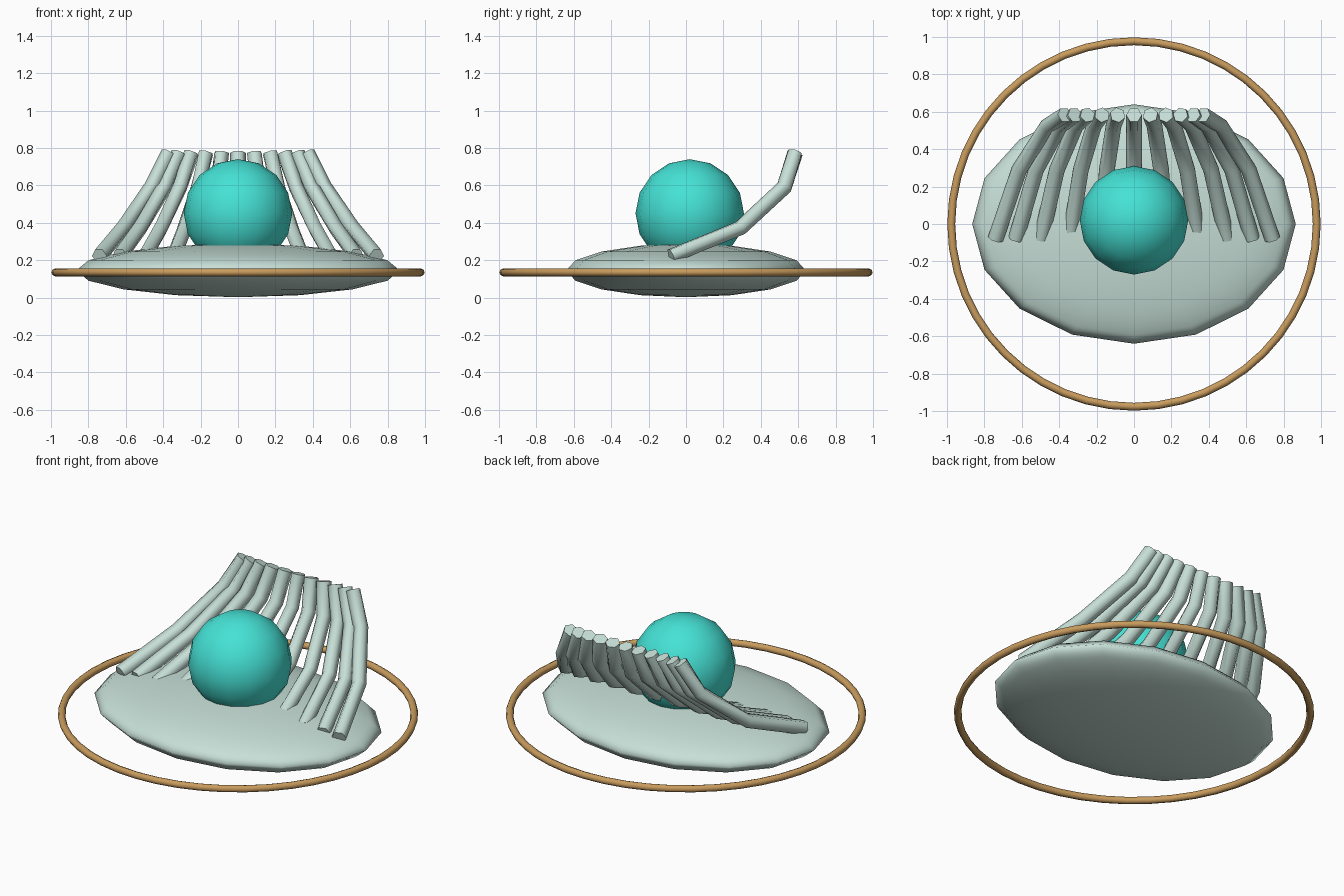
import bpy
import math

cube = bpy.data.objects.get("Cube")
if cube:
    bpy.data.objects.remove(cube, do_unlink=True)


def make_material(name, colour):
    mat = bpy.data.materials.new(name)
    mat.use_nodes = True
    mat.diffuse_color = (*colour, 1)
    mat.node_tree.nodes["Principled BSDF"].inputs["Base Color"].default_value = (*colour, 1)
    return mat


pale = make_material("pale sage", (0.57, 0.74, 0.68))
teal = make_material("turquoise", (0.06, 0.76, 0.67))
gold = make_material("warm gold", (0.58, 0.33, 0.11))


def finish(obj, name, mat, angle=None):
    """Name, colour and smooth an object; sharp edges stay above the angle."""
    obj.name = name
    obj.data.materials.append(mat)
    bpy.ops.object.select_all(action='DESELECT')
    obj.select_set(True)
    bpy.context.view_layer.objects.active = obj
    if angle is None:
        bpy.ops.object.shade_smooth()
    else:
        bpy.ops.object.shade_smooth_by_angle(angle=math.radians(angle))
    return obj


def ball(name, location, scale, mat):
    bpy.ops.mesh.primitive_uv_sphere_add(segments=16, ring_count=8, radius=1, location=location)
    obj = bpy.context.object
    obj.scale = scale
    return finish(obj, name, mat)


# Flattened oval base and the ball resting on it
ball("base", (0, 0, 0.145), (0.865, 0.64, 0.143), pale)
ball("orb", (0, 0.02, 0.45), (0.29, 0.29, 0.29), teal)

# Thin ring around the base
bpy.ops.mesh.primitive_torus_add(major_segments=48, minor_segments=8, major_radius=0.977,
                                 minor_radius=0.021, location=(0, 0, 0.135))
finish(bpy.context.object, "ring", gold)

# Rib path: (sideways spread, y, z) from the foot to the tip
RIB_PATH = [(0.88, -0.08, 0.222), (0.73, 0.29, 0.372), (0.55, 0.525, 0.59), (0.44, 0.583, 0.773)]


def rib(index):
    side = math.sin(index * 0.2)
    curve = bpy.data.curves.new("rib_path", 'CURVE')
    curve.dimensions = '3D'
    curve.twist_mode = 'Z_UP'
    curve.bevel_depth = 0.042
    curve.bevel_resolution = 1
    curve.use_fill_caps = True
    spline = curve.splines.new('POLY')
    spline.points.add(len(RIB_PATH) - 1)
    for point, (spread, y, z) in zip(spline.points, RIB_PATH):
        point.co = (spread * side, y, z, 1)
    path = bpy.data.objects.new("rib_path", curve)
    bpy.context.collection.objects.link(path)
    # Turn the tube into a mesh
    bpy.context.view_layer.update()
    evaluated = path.evaluated_get(bpy.context.evaluated_depsgraph_get())
    mesh = bpy.data.meshes.new_from_object(evaluated)
    bpy.data.objects.remove(path, do_unlink=True)
    obj = bpy.data.objects.new("rib", mesh)
    bpy.context.collection.objects.link(obj)
    mesh.materials.clear()
    finish(obj, f"rib_{index + 6}", pale, 65)


# Fan of ribs behind the ball
for i in range(-5, 6):
    rib(i)
